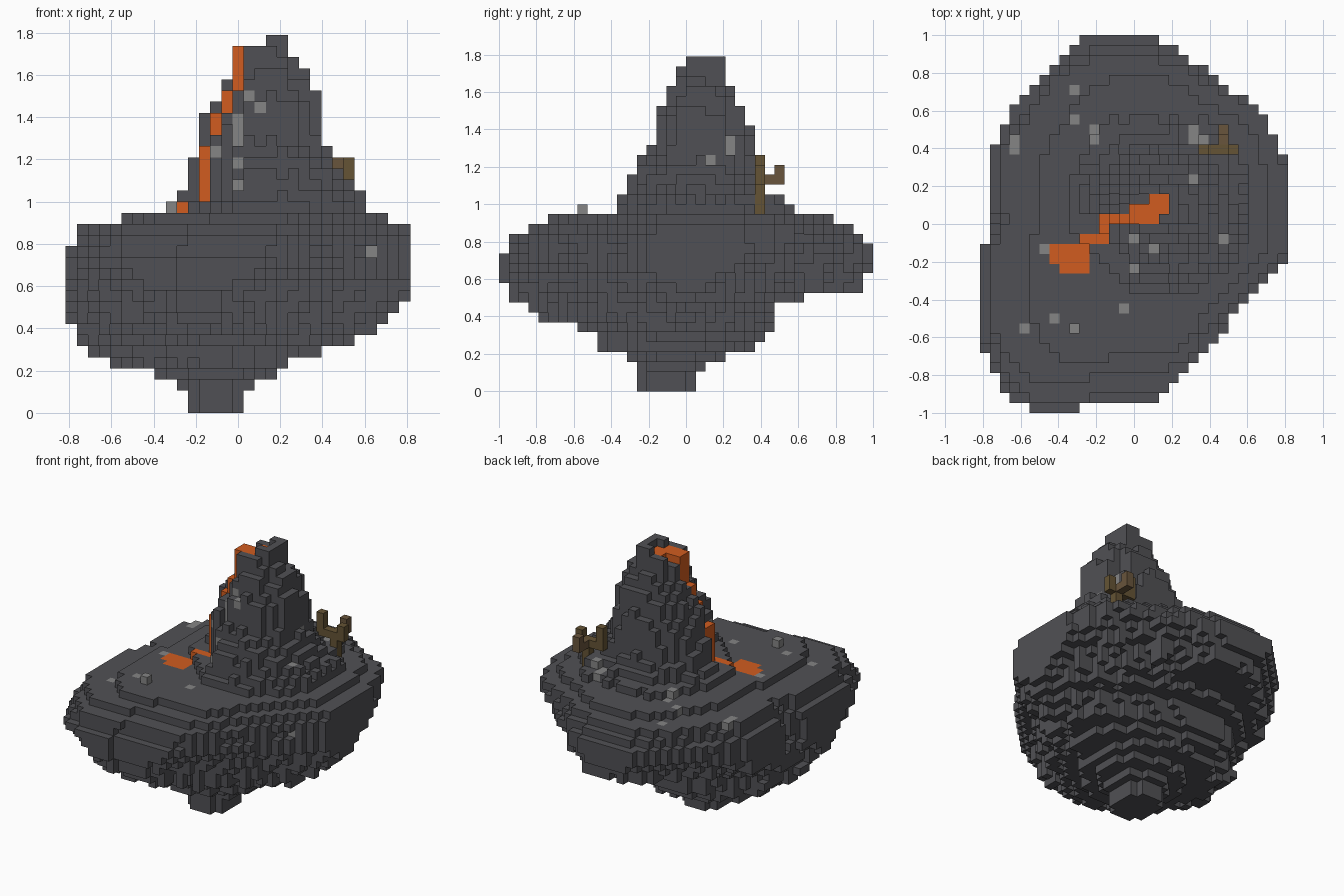
import bpy, bmesh, random
from mathutils import Vector

if "Cube" in bpy.data.objects:
    bpy.data.objects.remove(bpy.data.objects["Cube"], do_unlink=True)

rng = random.Random(4)
COLS, ROWS = 31, 38
V = 2 / ROWS
rough = {(i, j): rng.random() for i in range(COLS) for j in range(ROWS)}


def material(name, rgb):
    m = bpy.data.materials.new(name)
    m.use_nodes = True
    m.diffuse_color = (*rgb, 1)
    m.node_tree.nodes["Principled BSDF"].inputs["Base Color"].default_value = (*rgb, 1)
    return m


materials = {
    "rock": material("dark_rock", (0.081, 0.081, 0.089)),
    "lava": material("orange_lava", (0.64, 0.108, 0.014)),
    "pebbles": material("grey_stone", (0.235, 0.235, 0.235)),
    "dead_tree": material("brown_bark", (0.13, 0.088, 0.035)),
    "tree_twig": material("reddish_bark", (0.14, 0.09, 0.045)),
}

# Outline of the island seen from above
outline = [(-.28, 1), (.12, 1), (.14, .95), (.28, .91), (.45, .76), (.64, .67),
           (.75, .5), (.82, .22), (.82, -.2), (.71, -.3), (.55, -.46), (.38, -.68),
           (.26, -.86), (.15, -.91), (.13, -.95), (-.28, -.95), (-.29, -1), (-.55, -1),
           (-.72, -.84), (-.82, -.62), (-.82, -.17), (-.76, -.1), (-.72, -.02),
           (-.77, .05), (-.77, .35), (-.7, .5), (-.6, .64), (-.46, .86), (-.3, .95)]
outline = [(x / .816, y) for x, y in outline]


def in_outline(u, v):
    inside = False
    for (ax, ay), (bx, by) in zip(outline, outline[1:] + outline[:1]):
        if (ay > v) != (by > v) and u < ax + (v - ay) * (bx - ax) / (by - ay):
            inside = not inside
    return inside


# Extents of each layer from the ground up: west, east, front, back
bowl = [(11, 16, 14, 20), (11, 16, 14, 20), (10, 17, 14, 21), (8, 19, 13, 23),
        (4, 20, 10, 26), (2, 24, 10, 27), (1, 26, 7, 28), (1, 28, 3, 28),
        (0, 29, 2, 28), (0, 30, 1, 31)]
mesa = [(0, 31, 1, 37), (0, 31, 0, 37), (0, 31, 0, 38), (0, 31, 0, 38),
        (0, 31, 1, 38), (1, 31, 1, 37), (1, 31, 3, 36), (5, 29, 5, 34)]
cone = [(9, 27, 12, 31), (9, 27, 12.5, 29), (10, 26, 13, 27.5), (10.7, 25, 13, 26.7),
        (11.2, 24.4, 13.6, 26.3), (11.7, 23.8, 14.4, 26), (12, 23.4, 15.2, 26),
        (12.2, 23.2, 15.6, 25.8), (12.5, 23, 16, 25.5), (13, 23, 16, 25.2),
        (13.6, 23, 16.2, 25), (14.2, 22.4, 16.8, 24.4), (15, 22, 17.2, 24),
        (15, 21.2, 17.8, 23.4), (15, 20.5, 18, 23), (17.5, 20, 19, 23)]
layers = bowl + mesa + cone
CONE_START = len(bowl) + len(mesa)


def extents(level):
    level = min(max(level, 0), len(layers) - 1)
    k = min(int(level), len(layers) - 2)
    return [a + (b - a) * (level - k) for a, b in zip(layers[k], layers[k + 1])]


def solid(i, j, k):
    level = k
    if k >= CONE_START:
        level = k + 1.2 * rough[i, j]
    elif k < len(bowl):
        level = k - 0.4 * rough[i, j]
    w, e, f, b = extents(level)
    u = (2 * i + 1 - w - e) / (e - w)
    v = (2 * j + 1 - f - b) / (b - f)
    if k >= CONE_START or k < 5:
        return abs(u) ** 2.2 + abs(v) ** 2.2 <= 1.05
    # The underside slopes in below the corners
    x, y = (i + .5 - COLS / 2) * V, (j + .5 - ROWS / 2) * V
    drop = 0.06 * (0.6 + 0.8 * rough[i, j])
    low = max(0, 13 - k)
    if (x + y > 1.31 - drop * max(0, 16 - k) or -x - y > 1.56 - 1.2 * drop * low
            or x - y > 1.06 - drop * low or y - x > 1.27 - drop * low):
        return False
    if k < len(bowl) and u * u + v * v > 1.08:
        return False
    return in_outline(u, v)


cells = {(i, j, k): "rock" for i in range(COLS) for j in range(ROWS)
         for k in range(len(layers)) if solid(i, j, k)}


def carve(remove):
    for cell in [c for c in cells if remove(*c)]:
        del cells[cell]


def fill_column(i, j, top):
    for k in range(CONE_START - 2, top + 1):
        cells.setdefault((i, j, k), "rock")


# Open the foot of the cone where the lava pool spreads
carve(lambda i, j, k: k >= CONE_START and i < 15 and i + j < (27 if k == CONE_START else 30))

# Lava stream: column ranges in x and y, then bottom and top layer
stream = [(17, 19, 20, 22, 31, 33), (17, 18, 19, 20, 31, 33), (15, 17, 19, 21, 29, 33),
          (14, 15, 19, 20, 27, 29), (13, 14, 19, 20, 25, 27), (12, 13, 18, 20, 19, 24),
          (10, 13, 17, 18, 18, 19), (7, 11, 15, 17, 17, 18), (8, 11, 14, 15, 17, 18)]
for w, e, f, b, low, top in stream:
    # Clear the rock above, in front of and west of the stream
    carve(lambda i, j, k: w <= i < e and f <= j < b and k >= top)
    if w < 17 and low >= CONE_START:
        carve(lambda i, j, k: k >= low and (i == w and j < f or i < w and f <= j < b))
    for i in range(w, e):
        for j in range(f, b):
            for k in range(CONE_START - 2, top):
                cells[i, j, k] = "lava" if k >= low else "rock"

# Front rim of the crater
for i, top in [(16, 32), (17, 32), (18, 32), (19, 31)]:
    fill_column(i, 18, top)
fill_column(18, 19, 33)

# Stones on ledges of the cone, open to the front
for i, j, k in [(15, 14, 20), (15, 17, 24), (15, 17, 25), (15, 17, 26)]:
    carve(lambda a, b, c: a == i and b <= j and c >= k)
    fill_column(i, j, k)
    cells[i, j, k] = "pebbles"

# Stones on a ledge open to the east
carve(lambda a, b, c: a >= 21 and b == 23 and c >= 24)
fill_column(21, 23, 25)
cells[21, 23, 24] = cells[21, 23, 25] = "pebbles"


def column_top(i, j):
    return max((k for (a, b, k) in cells if (a, b) == (i, j)), default=0)


def grid(x, y):
    return int((x + COLS * V / 2) / V), int((y + 1) / V)


# Stones set flush in the ground, level with the rock to the east
for x, y in [(-.32, .71), (-.32, .55), (-.21, .45), (-.21, .5), (.31, .45), (.31, .5),
             (.36, .45), (-.63, .4), (-.63, .45), (-.48, -.13), (-.05, -.44),
             (-.42, -.5), (-.58, -.55), (.47, -.08)]:
    i, j = grid(x, y)
    top = column_top(i, j)
    fill_column(i + 1, j, top)
    cells[i, j, top] = "pebbles"

# Stones set in the front and east faces
for i, k in [(13, 23), (15, 22), (16, 28), (17, 27), (27, 14)]:
    j = min(b for (a, b, c) in cells if (a, c) == (i, k))
    cells[i, j, k] = "pebbles"
east = max(a for (a, b, c) in cells if (b, c) == (21, 23))
cells[east, 21, 23] = "pebbles"

# Loose stone standing on the front ground
i, j = grid(-.32, -.55)
cells[i, j, column_top(i, j) + 1] = "pebbles"

# Dead tree: trunk, side branches and a twig at the back
carve(lambda i, j, k: i >= 24 and j == 26 and k >= CONE_START)
tree = [(24, 26, k) for k in range(17, 22)]
tree += [(23, 26, 21)] + [(22, 26, k) for k in range(21, 24)]
tree += [(25, 26, 21), (25, 26, 22)]
for cell in tree:
    cells[cell] = "dead_tree"
for cell in [(24, 27, 21), (24, 28, 21), (24, 28, 22)]:
    cells[cell] = "tree_twig"

# Corner offsets of a cell face for each direction
FACES = {}
for axis in range(3):
    for side in (0, 1):
        step = [0, 0, 0]
        step[axis] = 2 * side - 1
        ring = []
        for p, q in [(0, 0), (1, 0), (1, 1), (0, 1)]:
            c = [0, 0, 0]
            c[axis], c[(axis + 1) % 3], c[(axis + 2) % 3] = side, p, q
            ring.append(tuple(c))
        FACES[tuple(step)] = ring if side else ring[::-1]


def build(name):
    bm = bmesh.new()
    verts = {}

    def corner(key):
        if key not in verts:
            i, j, k = key
            verts[key] = bm.verts.new(Vector((i - COLS / 2, j - ROWS / 2, k)) * V)
        return verts[key]

    for cell, kind in cells.items():
        if kind != name:
            continue
        for step, ring in FACES.items():
            if tuple(a + b for a, b in zip(cell, step)) not in cells:
                bm.faces.new([corner(tuple(a + b for a, b in zip(cell, c))) for c in ring])
    mesh = bpy.data.meshes.new(name)
    bm.to_mesh(mesh)
    bm.free()
    mesh.materials.append(materials[name])
    bpy.context.collection.objects.link(bpy.data.objects.new(name, mesh))


for part in materials:
    build(part)
